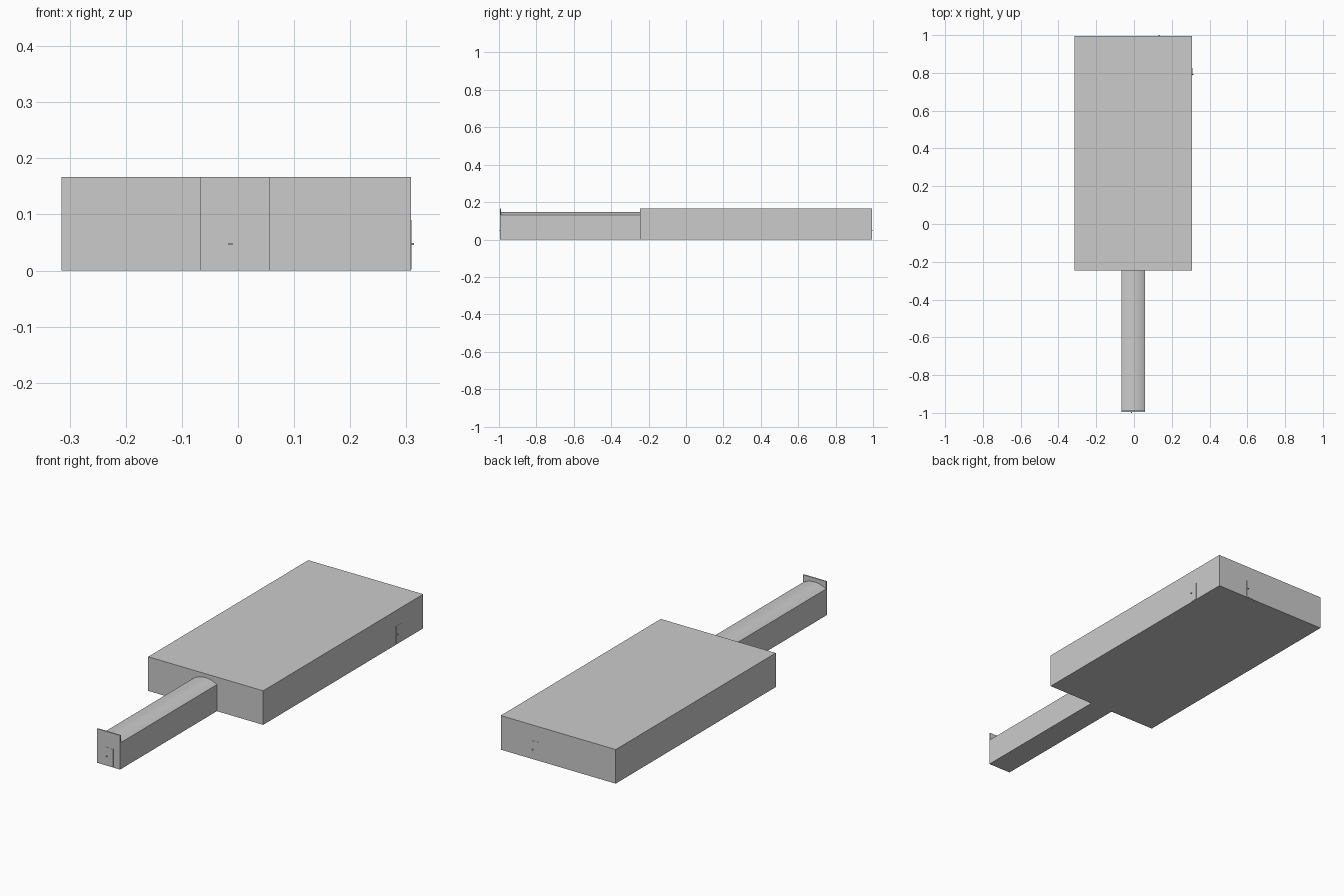
import bpy, math
from mathutils import Matrix

cube = bpy.data.objects.get("Cube")
if cube:
    bpy.data.objects.remove(cube, do_unlink=True)

grey = bpy.data.materials.new("plain_grey")
grey.use_nodes = True
grey.diffuse_color = (0.6, 0.6, 0.6, 1)
grey.node_tree.nodes["Principled BSDF"].inputs["Base Color"].default_value = (0.6, 0.6, 0.6, 1)


def add_mesh(name, verts, faces):
    mesh = bpy.data.meshes.new(name)
    mesh.from_pydata(verts, [], faces)
    mesh.materials.append(grey)
    obj = bpy.data.objects.new(name, mesh)
    bpy.context.collection.objects.link(obj)
    return obj


def extrude_profile(name, profile, y0, y1):
    """Extrude a counter-clockwise (x, z) outline along y."""
    n = len(profile)
    verts = [(x, y, z) for y in (y0, y1) for x, z in profile]
    faces = [tuple(range(n)), tuple(reversed(range(n, 2 * n)))]
    faces += [(i, i + n, (i + 1) % n + n, (i + 1) % n) for i in range(n)]
    return add_mesh(name, verts, faces)


def box(name, x0, x1, y0, y1, z0, z1):
    return extrude_profile(name, [(x0, z0), (x1, z0), (x1, z1), (x0, z1)], y0, y1)


# Main hall
LEFT, RIGHT, BACK, HEIGHT = -0.315, 0.308, 0.994, 0.167
box("main_hall", LEFT, RIGHT, -0.245, BACK, 0, HEIGHT)

# Long entrance passage with a shallow vaulted roof
MID, HALF, EAVE, RISE, FRONT = -0.005, 0.062, 0.13, 0.018, -0.994
radius = (HALF ** 2 + RISE ** 2) / (2 * RISE)
sweep = math.asin(HALF / radius)
STEPS = 12
vault = []
for i in range(STEPS + 1):
    a = sweep * (1 - 2 * i / STEPS)
    vault.append((MID + radius * math.sin(a), EAVE + RISE - radius * (1 - math.cos(a))))
passage = extrude_profile("entrance_passage",
                          [(MID - HALF, 0), (MID + HALF, 0)] + vault, FRONT, -0.245)
bpy.context.view_layer.objects.active = passage
passage.select_set(True)
bpy.ops.object.shade_smooth_by_angle(angle=math.radians(20))

# Raised end wall of the passage
box("passage_end_wall", MID - HALF, MID + HALF, FRONT, FRONT + 0.006, 0, HEIGHT)


# Thin doors with small handles, built facing the front and turned into place
def door(name, place, turn):
    move = Matrix.Translation(place) @ Matrix.Rotation(turn, 4, "Z")
    for obj in (box(name, -0.02, 0.02, -0.001, 0.001, 0.002, 0.09),
                box(name + "_handle", -0.017, -0.01, -0.006, 0, 0.046, 0.049)):
        obj.data.transform(move)


door("front_door", (0, FRONT, 0), 0)
door("side_door", (RIGHT, 0.805, 0), math.pi / 2)
door("back_door", (0.12, BACK, 0), math.pi)
